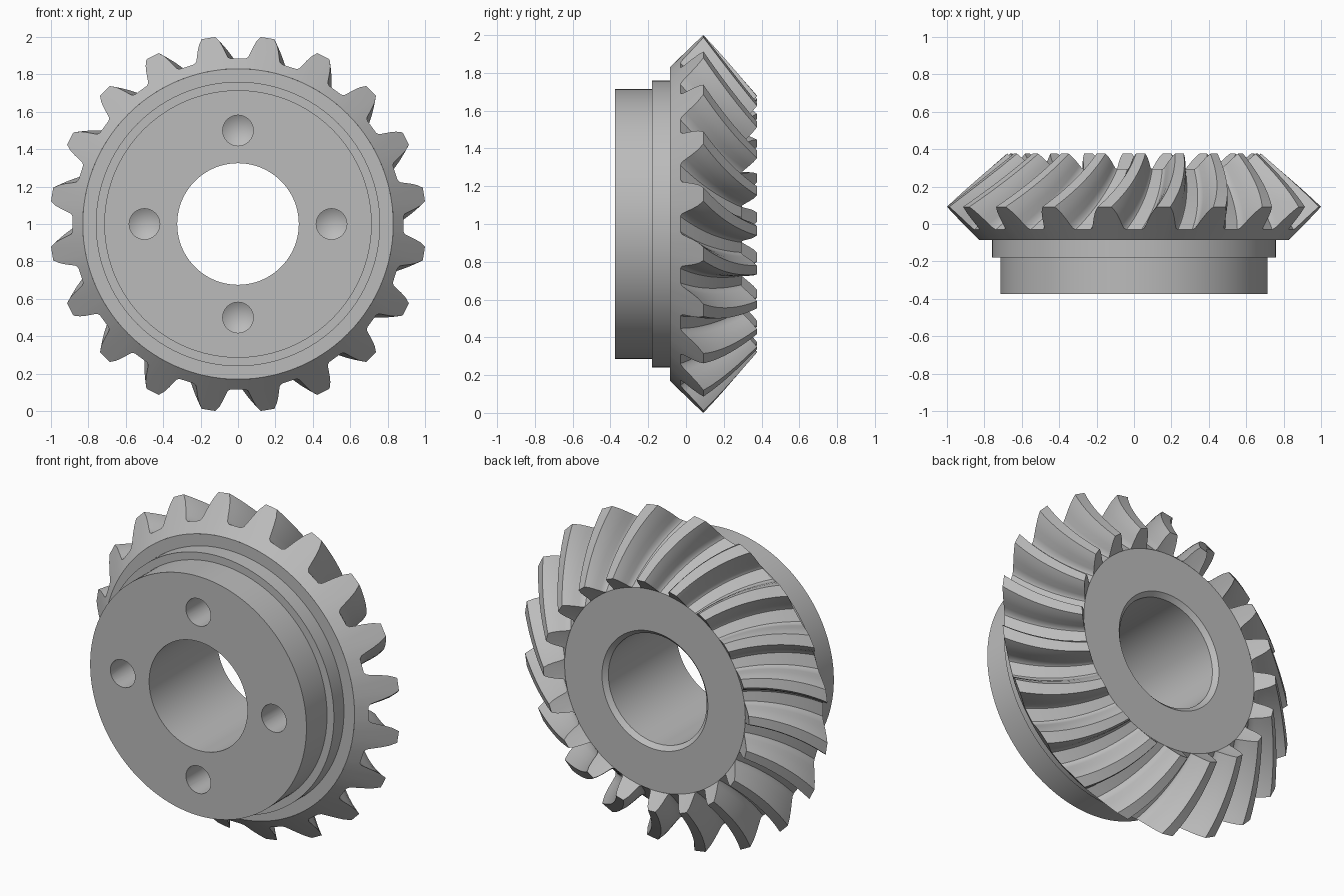
import bpy, bmesh, math
from mathutils import Matrix

cube = bpy.data.objects.get("Cube")
if cube:
    bpy.data.objects.remove(cube, do_unlink=True)

steel = bpy.data.materials.new("steel_grey")
steel.use_nodes = True
GREY = (0.5, 0.5, 0.5, 1)
steel.diffuse_color = GREY
steel.node_tree.nodes["Principled BSDF"].inputs["Base Color"].default_value = GREY


def polar(r, y, angle):
    """Point at radius r around the gear axis, clockwise from the top."""
    return (r * math.sin(angle), y, 1 + r * math.cos(angle))


def make_object(name, bm):
    bmesh.ops.remove_doubles(bm, verts=bm.verts, dist=0.0002)
    bmesh.ops.recalc_face_normals(bm, faces=bm.faces)
    mesh = bpy.data.meshes.new(name)
    bm.to_mesh(mesh)
    bm.free()
    mesh.materials.append(steel)
    obj = bpy.data.objects.new(name, mesh)
    bpy.context.collection.objects.link(obj)
    return obj


def skin(name, rings, closed):
    """Join rings of points with quads."""
    bm = bmesh.new()
    loops = [[bm.verts.new(p) for p in ring] for ring in rings]
    pairs = list(zip(loops, loops[1:]))
    if closed:
        pairs.append((loops[-1], loops[0]))
    for a, b in pairs:
        n = len(a)
        for i in range(n):
            j = (i + 1) % n
            bm.faces.new((a[i], a[j], b[j], b[i]))
    return make_object(name, bm)


def lathe(name, profile, segments=120):
    angles = [math.tau * i / segments for i in range(segments)]
    return skin(name, [[polar(r, y, a) for a in angles] for r, y in profile], True)


def smooth(obj, degrees):
    bpy.ops.object.select_all(action='DESELECT')
    obj.select_set(True)
    bpy.context.view_layer.objects.active = obj
    bpy.ops.object.shade_smooth_by_angle(angle=math.radians(degrees))


# Gear proportions: all tooth sections shrink toward one apex on the axis
TEETH = 20
APEX = 0.965
INNER = 0.675
SPIRAL = math.radians(12)
ROOT, TIP = (0.885, -0.03), (1.007, 0.092)
RIM = (0.83, -0.085)

# One tooth: (degrees from its centre, height fraction)
half = [(6.4, 0), (5.5, 0.07), (4.9, 0.25), (4.2, 0.5), (3.3, 0.77), (2.1, 1)]
tooth = [(-a, h) for a, h in half] + [(a, h) for a, h in reversed(half)]
columns = [(math.radians(360 / TEETH * (k + 0.5) + a), h)
           for k in range(TEETH) for a, h in tooth]


def section(t, flat=False):
    """Toothed outline at t along the face width, or its plain root circle."""
    s = 1 + (INNER - 1) * t
    turn = SPIRAL * (1.25 * t - 0.25 * t * t)
    ring = []
    for angle, h in columns:
        h = 0 if flat else h
        r = ROOT[0] + (TIP[0] - ROOT[0]) * h
        y = ROOT[1] + (TIP[1] - ROOT[1]) * h
        ring.append(polar(r * s, APEX + (y - APEX) * s, angle + turn))
    return ring


# Toothed rim with conical back and inner tooth ends
STEPS = 14
rings = [[polar(*RIM, a) for a, h in columns]]
rings += [section(i / STEPS) for i in range(STEPS + 1)]
rings.append(section(1, flat=True))
smooth(skin("toothed_rim", rings, False), 32)

# Hub: front boss, step, bore with chamfer, and back face
face_r, face_y = ROOT[0] * INNER, APEX + (ROOT[1] - APEX) * INNER
hub = lathe("hub", [(0.325, -0.375), (0.715, -0.375), (0.715, -0.18), (0.76, -0.18),
                    (0.76, RIM[1]), RIM, (face_r, face_y),
                    (0.35, face_y), (0.325, face_y - 0.025)])

# Four drilled holes with conical bottoms
for k in range(4):
    x, y, z = polar(0.5, -0.375, k * math.pi / 2)
    bm = bmesh.new()
    place = Matrix.Translation((x, y, z)) @ Matrix.Rotation(-math.pi / 2, 4, 'X')
    made = bmesh.ops.create_cone(bm, cap_ends=True, segments=32, radius1=0.082,
                                 radius2=0.082, depth=0.4, matrix=place)
    deep = [f for f in bm.faces if f.calc_center_median().y > y + 0.15]
    tip = bmesh.ops.poke(bm, faces=deep)["verts"]
    for v in tip:
        v.co.y += 0.05
    cutter = make_object("hole_cutter", bm)
    cutter.hide_render = True
    drill = hub.modifiers.new("drill", 'BOOLEAN')
    drill.operation = 'DIFFERENCE'
    drill.object = cutter
    bpy.context.view_layer.objects.active = hub
    bpy.ops.object.modifier_apply(modifier=drill.name)
    bpy.data.objects.remove(cutter, do_unlink=True)
smooth(hub, 25)
